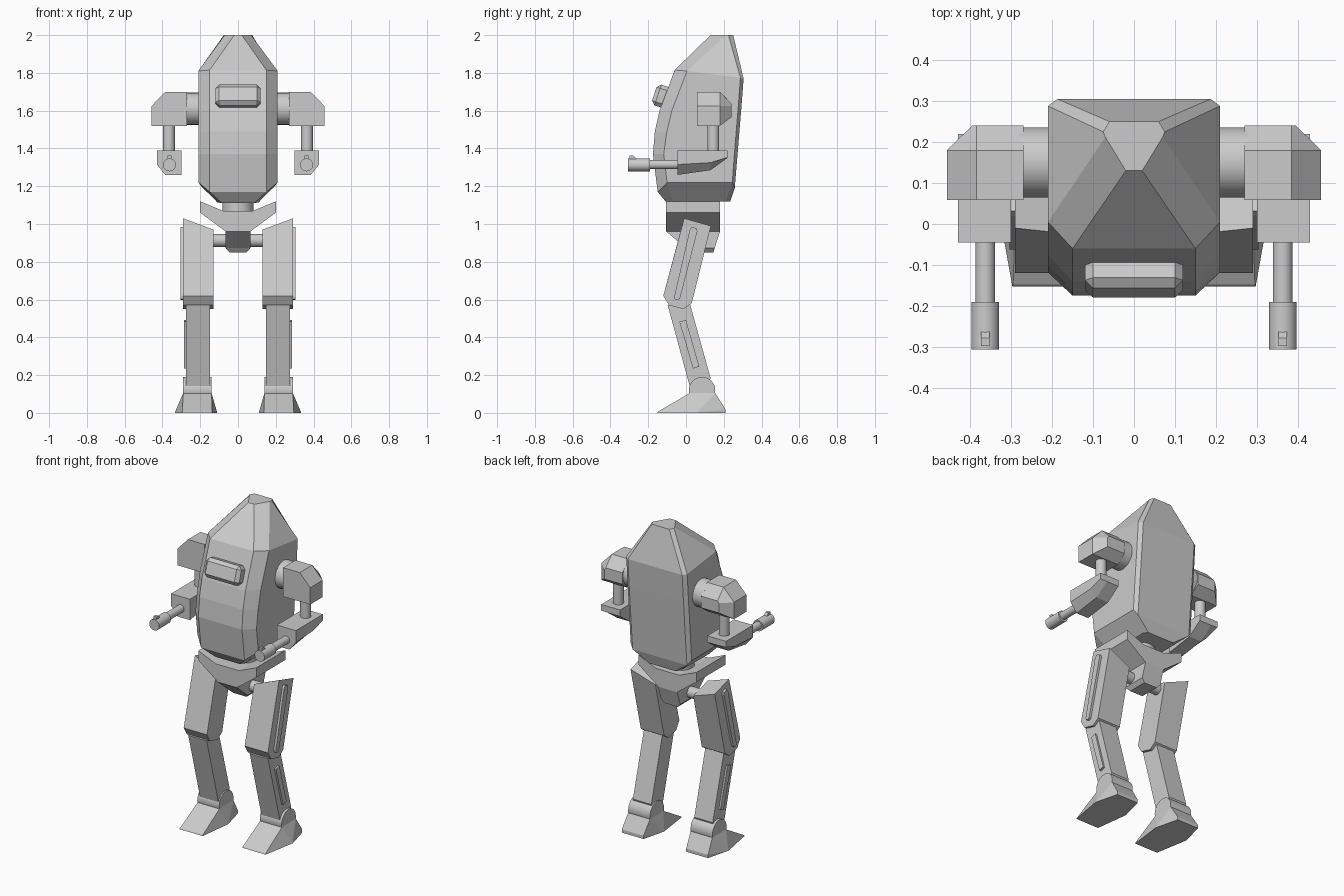
import bpy, bmesh
from mathutils import Matrix, Vector
from math import pi, radians

if "Cube" in bpy.data.objects:
    bpy.data.objects.remove(bpy.data.objects["Cube"])


def finish(name, bm, mirror):
    bmesh.ops.recalc_face_normals(bm, faces=bm.faces[:])
    me = bpy.data.meshes.new(name)
    bm.to_mesh(me)
    bm.free()
    ob = bpy.data.objects.new(name, me)
    bpy.context.collection.objects.link(ob)
    if mirror:
        m = ob.modifiers.new("Mirror", 'MIRROR')
        m.use_mirror_merge = False
    return ob


def loft(name, rings, mirror=True):
    """Skin equal-length point loops and cap both ends."""
    bm = bmesh.new()
    vs = [[bm.verts.new(p) for p in r] for r in rings]
    n = len(vs[0])
    for a, b in zip(vs, vs[1:]):
        for i in range(n):
            j = (i + 1) % n
            bm.faces.new((a[i], a[j], b[j], b[i]))
    bm.faces.new(vs[0])
    bm.faces.new(vs[-1])
    return finish(name, bm, mirror)


def slab(name, yz, x0, x1, mirror=True):
    """Side profile extruded along x."""
    return loft(name, [[(x, y, z) for y, z in yz] for x in (x0, x1)], mirror)


def rod(name, a, b, r, mirror=True, seg=32):
    a, b = Vector(a), Vector(b)
    d = b - a
    mat = Matrix.Translation((a + b) / 2) @ d.to_track_quat('Z', 'Y').to_matrix().to_4x4()
    bm = bmesh.new()
    bmesh.ops.create_cone(bm, cap_ends=True, segments=seg, radius1=r, radius2=r,
                          depth=d.length, matrix=mat)
    for f in bm.faces:
        f.smooth = len(f.verts) == 4
    for e in bm.edges:
        e.smooth = all(len(f.verts) == 4 for f in e.link_faces)
    return finish(name, bm, mirror)


# Hull: each row is front, side-front, side-rear, back of half a section
hull = [
    [(.02, .13, 2), (.07, .212, 2), (.075, .225, 2), (.06, .25, 2)],
    [(.15, -.06, 1.815), (.21, .005, 1.81), (.21, .288, 1.775), (.187, .305, 1.77)],
    [(.15, -.14, 1.6), (.21, -.075, 1.6), (.21, .275, 1.6), (.187, .292, 1.6)],
    [(.15, -.165, 1.49), (.21, -.103, 1.48), (.21, .265, 1.48), (.187, .282, 1.48)],
    [(.15, -.175, 1.37), (.21, -.118, 1.37), (.21, .256, 1.37), (.187, .273, 1.37)],
    [(.15, -.15, 1.17), (.21, -.10, 1.22), (.21, .245, 1.22), (.187, .258, 1.19)],
    [(.085, -.10, 1.11), (.11, -.07, 1.115), (.11, .21, 1.12), (.09, .235, 1.12)],
]
loft("hull", [r + [(-x, y, z) for x, y, z in reversed(r)] for r in hull], False)

# Visor: tilted box with a chamfered front
bm = bmesh.new()
bmesh.ops.create_cube(bm, size=1, matrix=Matrix.Diagonal((.24, .09, .115, 1)))
front = [e for e in bm.edges if any(v.co.y < 0 for v in e.verts)]
bmesh.ops.bevel(bm, geom=front, offset=.02, segments=1, affect='EDGES')
bm.transform(Matrix.Translation((0, -.125, 1.675)) @ Matrix.Rotation(radians(-18), 4, 'X'))
finish("visor", bm, False)

# Shoulders
rod("shoulder_joint", (.15, .15, 1.61), (.28, .15, 1.61), .085)
block = [(.27, 1.70), (.385, 1.70), (.457, 1.625), (.457, 1.52), (.27, 1.52)]
rear = [(.27, 1.637), (.385, 1.637), (.395, 1.625), (.395, 1.565), (.27, 1.565)]
loft("shoulder_block", [[(x, y, z) for x, z in s]
                        for y, s in ((.058, block), (.18, block), (.24, rear))])

# Arms and guns
rod("upper_arm", (.365, .145, 1.37), (.365, .145, 1.54), .031)
loft("forearm", [[(.30, y, 1.39), (.43, y, 1.39), (.43, y, zc), (.385, y, zb), (.30, y, zb)]
                 for y, zc, zb in ((-.045, 1.315, 1.26), (.13, 1.325, 1.285), (.22, 1.352, 1.35))])
rod("gun_barrel", (.363, -.03, 1.315), (.363, -.2, 1.315), .024)
rod("gun_muzzle", (.363, -.19, 1.313), (.363, -.306, 1.313), .034)
slab("gun_sight", [(-.298, 1.335), (-.298, 1.362), (-.278, 1.362), (-.258, 1.34)], .353, .373)

# Waist and pelvis
rod("waist", (0, .06, 1.03), (0, .06, 1.13), .083, False)
half = [(.08, 1.07), (.2, 1.12), (.2, 1.06), (.065, .96)]
wing = half + [(-x, z) for x, z in reversed(half)]
loft("pelvis", [[(x, y, z) for x, z in wing] for y in (-.105, .18)], False)
loft("pelvis_keel", [[(-w, a, z), (w, a, z), (w, b, z), (-w, b, z)]
                     for w, a, b, z in ((.066, -.105, .18, 1.0), (.066, -.105, .18, .96),
                                        (.066, 0, .152, .873), (.045, .02, .145, .85))], False)
rod("hip_axle", (.04, .05, .913), (.15, .05, .913), .034)

# Thighs: top slopes down towards the inside
low = [(.03, .58), (-.015, .55), (-.09, .57), (-.12, .62)]
loft("thigh", [[(x, y, z) for y, z in top + low]
               for x, top in ((.13, [(-.027, .97), (.115, .93)]),
                              (.29, [(-.01, 1.03), (.132, .99)]))])
slab("thigh_strip", [(.02, .97), (.032, .985), (.058, .975), (.06, .96),
                     (-.032, .605), (-.043, .597), (-.06, .602), (-.062, .617)], .28, .304)

# Shins
slab("shin", [(-.097, .57), (-.03, .62), (.02, .58), (.13, .185), (.10, .1), (.02, .14)], .148, .275)
slab("shin_strip", [(-.035, .483), (0, .492), (.07, .245), (.037, .235)], .265, .286)

# Ankles and feet
rod("ankle", (.14, .085, .12), (.29, .085, .12), .07)
bm = bmesh.new()
for z in (0, .02):
    for x, y in ((.335 - z * .4, .06), (.11 + z * .4, .06), (.297, .208), (.147, .208)):
        bm.verts.new((x, y, z))
for x0, x1, y, z in ((.137, .297, -.152, 0), (.137, .295, -.148, .007),
                     (.14, .29, .02, .105), (.14, .29, .155, .105)):
    bm.verts.new((x0, y, z))
    bm.verts.new((x1, y, z))
bmesh.ops.convex_hull(bm, input=bm.verts[:])
finish("foot", bm, True)
